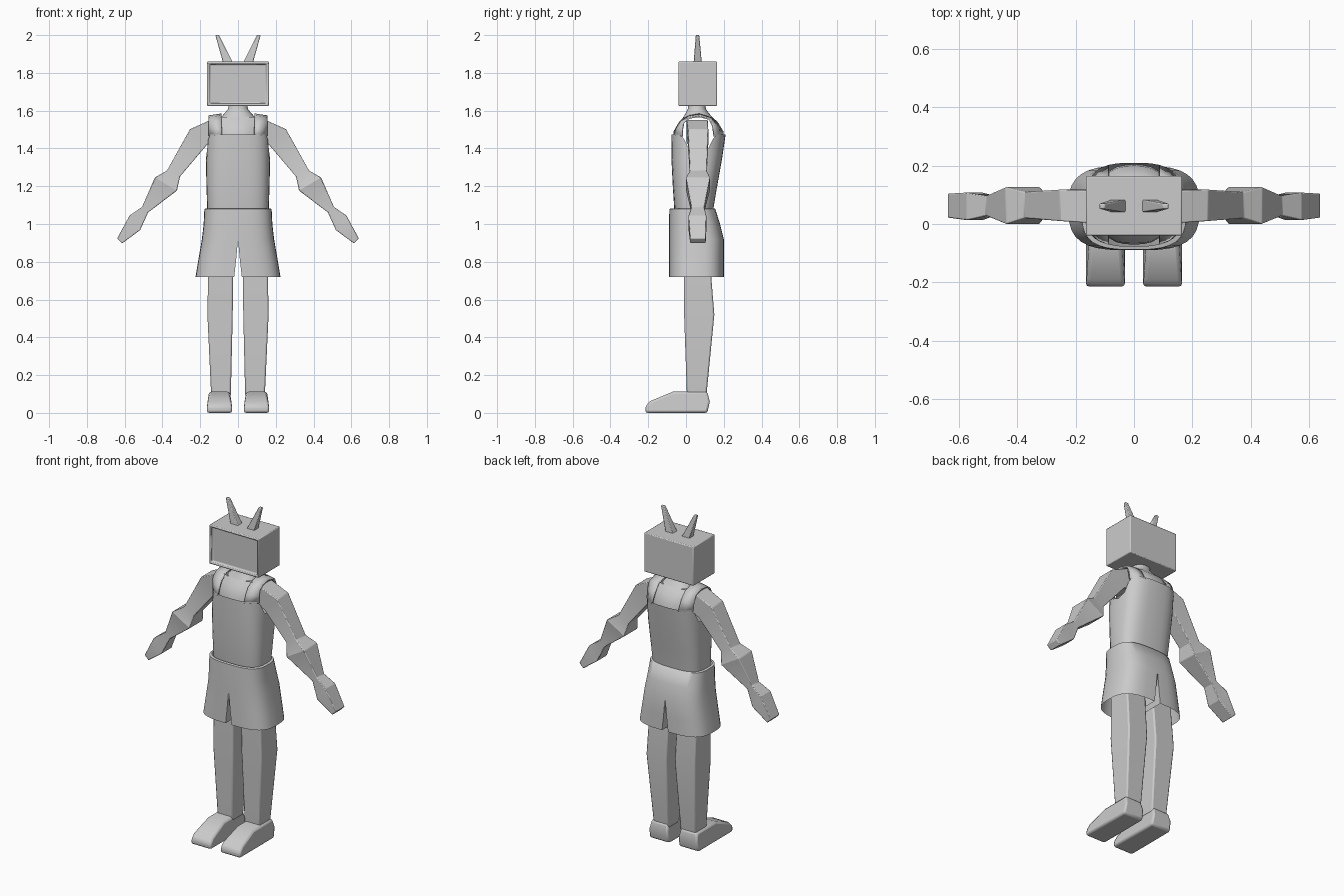
import bpy, bmesh, math

if "Cube" in bpy.data.objects:
    bpy.data.objects.remove(bpy.data.objects["Cube"])

grey = bpy.data.materials.new("light_grey")
grey.diffuse_color = (0.6, 0.6, 0.6, 1)
grey.use_nodes = True
grey.node_tree.nodes["Principled BSDF"].inputs["Base Color"].default_value = grey.diffuse_color


def finish(name, bm, mirror=False, bevel=0, smooth=None):
    """Turn a bmesh into a named object with its modifiers."""
    bmesh.ops.recalc_face_normals(bm, faces=bm.faces)
    me = bpy.data.meshes.new(name)
    bm.to_mesh(me)
    bm.free()
    me.materials.append(grey)
    ob = bpy.data.objects.new(name, me)
    bpy.context.collection.objects.link(ob)
    if mirror:
        mod = ob.modifiers.new("mirror", 'MIRROR')
        mod.use_clip = True
    if bevel:
        mod = ob.modifiers.new("bevel", 'BEVEL')
        mod.width, mod.segments, mod.limit_method = bevel, 2, 'ANGLE'
    if smooth:
        bpy.ops.object.select_all(action='DESELECT')
        ob.select_set(True)
        bpy.context.view_layer.objects.active = ob
        bpy.ops.object.shade_smooth_by_angle(angle=math.radians(smooth))
    return ob


def loft(bm, rows, closed=True, caps=False):
    """Skin rows of points with quads."""
    vs = [[bm.verts.new(p) for p in r] for r in rows]
    n = len(rows[0])
    for a, b in zip(vs, vs[1:]):
        for i in range(n if closed else n - 1):
            j = (i + 1) % n
            bm.faces.new((a[i], a[j], b[j], b[i]))
    if caps:
        bm.faces.new(vs[0])
        bm.faces.new(vs[-1])
    return vs


def arc(x0, x1, y0, y1, z, n=3, steps=16):
    """Half of a rounded box outline, from front centre to back centre."""
    pts = []
    for i in range(steps + 1):
        t = math.pi * (i / steps - 0.5)
        c, s = max(0, math.cos(t)) ** (2 / n), math.sin(t)
        s = math.copysign(abs(s) ** (2 / n), s)
        pts.append((x0 + (x1 - x0) * c, (y0 + y1) / 2 + (y1 - y0) / 2 * s, z))
    pts[0], pts[-1] = (x0, y0, z), (x0, y1, z)
    return pts


def box_ring(x0, x1, y0, y1, z):
    return [(x0, y0, z), (x1, y0, z), (x1, y1, z), (x0, y1, z)]


# Box head with a recessed screen
bm = bmesh.new()
bmesh.ops.create_cube(bm, size=1)
for v in bm.verts:
    v.co = (v.co.x * 0.33, 0.0625 + v.co.y * 0.205, 1.7425 + v.co.z * 0.235)
front = min(bm.faces, key=lambda f: f.calc_center_median().y)
bmesh.ops.inset_region(bm, faces=[front], thickness=0.017)
bmesh.ops.inset_region(bm, faces=[front], thickness=0.006, depth=-0.014)
finish("head", bm, bevel=0.005, smooth=30)

# Antennae
bm = bmesh.new()
loft(bm, [box_ring(0.025, 0.078, 0.04, 0.084, 1.85),
          box_ring(0.1, 0.12, 0.052, 0.07, 2.0)], caps=True)
finish("antennae", bm, mirror=True, bevel=0.004, smooth=30)

# Neck column flaring to the shoulders
bm = bmesh.new()
loft(bm, [arc(0, 0.05, 0.012, 0.103, 1.64, 2.2),
          arc(0, 0.052, 0.01, 0.105, 1.61, 2.2),
          arc(0, 0.068, 0.0, 0.118, 1.59, 2.3),
          arc(0, 0.09, -0.015, 0.14, 1.565, 2.6)], closed=False)
finish("neck", bm, mirror=True, smooth=60)

# Chest and upper back skin visible inside the neckline
for name, prof in (
        ("upper_chest", [(-0.013, 1.567), (-0.04, 1.535), (-0.066, 1.49), (-0.07, 1.44)]),
        ("upper_back", [(0.138, 1.567), (0.168, 1.54), (0.198, 1.49), (0.203, 1.44)])):
    bm = bmesh.new()
    rows = []
    for y, z in prof:
        rows.append([(x, y + (0.065 - y) * 0.8 * (x / 0.15) ** 3, z)
                     for x in (0, 0.03, 0.06, 0.095)])
    loft(bm, rows, closed=False)
    finish(name, bm, mirror=True, smooth=60)

# Sleeveless top, dipping at the armholes
bm = bmesh.new()
rows = [arc(0, a, y0, y1, z) for a, y0, y1, z in (
    (0.155, -0.055, 0.138, 1.02), (0.163, -0.062, 0.145, 1.08),
    (0.167, -0.07, 0.165, 1.2), (0.17, -0.077, 0.19, 1.34),
    (0.166, -0.078, 0.21, 1.475))]
rows[-1] = [(x, y, z - 0.1 * max(0, (x / 0.166 - 0.93) / 0.07))
            for x, y, z in rows[-1]]
loft(bm, rows, closed=False)
finish("shirt", bm, mirror=True, smooth=60)

# Shoulder straps
bm = bmesh.new()
rows = []
for y, z, k in ((-0.078, 1.465, 0), (-0.058, 1.51, 0.25), (-0.035, 1.545, 0.5),
                (0.015, 1.575, 1), (0.07, 1.585, 1), (0.135, 1.565, 0.7),
                (0.175, 1.525, 0.3), (0.21, 1.465, 0)):
    row = []
    for x, f in ((0.088, 0.95), (0.122, 0.85), (0.157, 0.6)):
        row.append((x, 0.065 + (y - 0.065) * (f + (1 - f) * k), z - (x - 0.088) * 0.15 * k))
    rows.append(row)
loft(bm, rows, closed=False)
straps = finish("shoulder_straps", bm, mirror=True, smooth=60)
mod = straps.modifiers.new("thickness", 'SOLIDIFY')
mod.thickness, mod.offset = 0.008, -1

# Shorts: shared hips, then a closed tube for each leg
bm = bmesh.new()
hips = [arc(0, a, y0, y1, z) for a, y0, y1, z in (
    (0.165, -0.075, 0.145, 1.083), (0.178, -0.088, 0.155, 1.08),
    (0.182, -0.09, 0.18, 1.0), (0.191, -0.09, 0.2, 0.92))]
loft(bm, hips, closed=False)
legs = []
for x0, x1, z in ((0, 0.191, 0.92), (0.01, 0.21, 0.81), (0.02, 0.225, 0.72)):
    ring = arc(x0, x1, -0.09, 0.2, z)
    ring += [(x0, 0.2 - 0.29 * i / 4, z) for i in (1, 2, 3)]
    legs.append(ring)
loft(bm, legs)
bmesh.ops.remove_doubles(bm, verts=bm.verts, dist=0.0005)
finish("shorts", bm, mirror=True, smooth=60)

# Legs
bm = bmesh.new()
loft(bm, [box_ring(0.038, 0.142, 0.005, 0.108, 0.09),
          box_ring(0.028, 0.162, -0.01, 0.15, 0.52),
          box_ring(0.026, 0.158, -0.012, 0.132, 0.74),
          box_ring(0.026, 0.158, -0.012, 0.13, 0.88)], caps=True)
finish("legs", bm, mirror=True, bevel=0.008, smooth=30)

# Feet: side profile extruded across, narrower at the top
bm = bmesh.new()
prof = [(-0.215, 0), (-0.215, 0.035), (-0.19, 0.062), (-0.07, 0.112),
        (0.113, 0.112), (0.126, 0.06), (0.113, 0)]
sides = []
for s in (-1, 1):
    sides.append([(0.098 + s * (0.067 - 0.012 * max(0, (z - 0.05) / 0.06)), y, z)
                  for y, z in prof])
loft(bm, sides, caps=True)
finish("feet", bm, mirror=True, bevel=0.012, smooth=40)

# Arms: square sections from shoulder to fingertips (outer x, z, inner x, z, y range)
bm = bmesh.new()
rings = []
for xo, zo, xi, zi, y0, y1 in (
        (0.14, 1.553, 0.115, 1.43, 0.003, 0.115),
        (0.254, 1.502, 0.164, 1.42, 0.01, 0.118),
        (0.376, 1.283, 0.307, 1.251, 0.02, 0.11),
        (0.44, 1.246, 0.323, 1.177, 0.0, 0.127),
        (0.508, 1.09, 0.476, 1.061, 0.028, 0.097),
        (0.574, 1.07, 0.518, 0.968, 0.013, 0.108),
        (0.64, 0.923, 0.614, 0.897, 0.022, 0.104)):
    if zo == 1.07:
        xo, zo = 0.574, 1.045
    rings.append([(xo, y0, zo), (xo, y1, zo), (xi, y1, zi), (xi, y0, zi)])
loft(bm, rings, caps=True)
finish("arms", bm, mirror=True, bevel=0.004, smooth=20)
